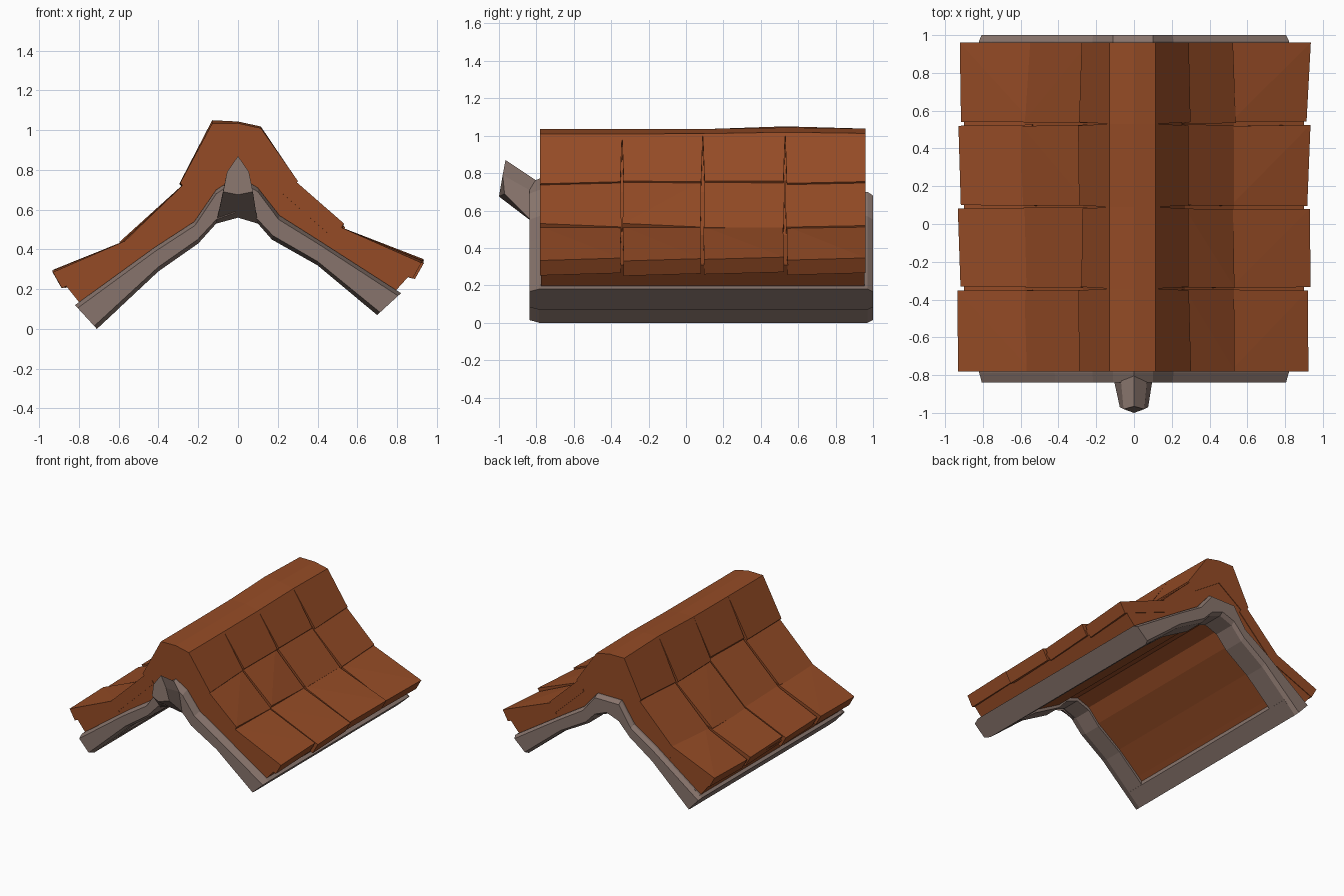
import bpy, bmesh, random
from mathutils import Vector

if "Cube" in bpy.data.objects:
    bpy.data.objects.remove(bpy.data.objects["Cube"])

random.seed(4)


def material(name, rgb):
    m = bpy.data.materials.new(name)
    m.diffuse_color = (*rgb, 1)
    m.use_nodes = True
    m.node_tree.nodes["Principled BSDF"].inputs["Base Color"].default_value = m.diffuse_color
    return m


CLAY = material("terracotta", (0.30, 0.071, 0.019))
WOOD = material("grey wood", (0.245, 0.175, 0.15))


def finish(name, bm, mat):
    bmesh.ops.recalc_face_normals(bm, faces=bm.faces)
    me = bpy.data.meshes.new(name)
    bm.to_mesh(me)
    bm.free()
    me.materials.append(mat)
    ob = bpy.data.objects.new(name, me)
    bpy.context.collection.objects.link(ob)
    return ob


def loft(bm, rings, strip=False):
    """Join rings of points; strip=True caps an upper/lower arch with quads."""
    vs = [[bm.verts.new(p) for p in r] for r in rings]
    n = len(vs[0])
    for a, b in zip(vs, vs[1:]):
        for i in range(n):
            j = (i + 1) % n
            bm.faces.new((a[i], a[j], b[j], b[i]))
    for cap in (vs[0], vs[-1]):
        if strip:
            for i in range(n // 2 - 1):
                bm.faces.new((cap[i], cap[i + 1], cap[n - 2 - i], cap[n - 1 - i]))
        else:
            bm.faces.new(cap)


# Gable cross-sections, left to right
UPPER = [(-.82, .12), (-.42, .41), (-.22, .54), (-.11, .70), (0, .77),
         (.10, .71), (.21, .57), (.40, .45), (.82, .18)]
LOWER = [(-.71, 0), (-.40, .29), (-.20, .43), (-.11, .53), (0, .57),
         (.10, .53), (.17, .45), (.40, .32), (.70, .07)]


def arch(y, inset=0.0, peak=.77):
    up = [Vector((x, y, min(z, peak))) for x, z in UPPER]
    lo = [Vector((x, y, z)) for x, z in LOWER]
    a = [u + (l - u).normalized() * inset for u, l in zip(up, lo)]
    b = [l + (u - l).normalized() * inset for u, l in zip(up, lo)]
    return a + b[::-1]


# Gable frames at both ends, with chamfered outer rims
bm = bmesh.new()
loft(bm, [arch(-.838, .02), arch(-.785), arch(-.64)], True)
finish("front_gable_frame", bm, WOOD)
bm = bmesh.new()
loft(bm, [arch(.80, 0, .70), arch(.97, 0, .70), arch(1.0, .02, .70)], True)
finish("back_gable_frame", bm, WOOD)

# Eave beams along the sides
for name, prof in (
        ("left_eave_beam", [(-.82, .12), (-.71, 0), (-.61, .093), (-.61, .24), (-.76, .165)]),
        ("right_eave_beam", [(.82, .18), (.70, .07), (.60, .153), (.60, .30), (.78, .205)])):
    bm = bmesh.new()
    loft(bm, [[(x, y, z) for x, z in prof] for y in (-.785, .97)])
    finish(name, bm, WOOD)

# Ridge beam end jutting up at the front
bm = bmesh.new()
base = [(0, -.80, .76), (.07, -.82, .70), (.10, -.81, .53), (0, -.80, .56),
        (-.11, -.81, .53), (-.07, -.82, .70)]
tip = [(0, -.965, .87), (.055, -.98, .79), (.075, -.97, .69), (0, -1.0, .675),
       (-.075, -.97, .69), (-.055, -.98, .79)]
loft(bm, [base, tip])
finish("ridge_beam_end", bm, WOOD)

# Solid roof body under the tiles
core_up = [(-.80, .135), (-.90, .26), (-.58, .40), (-.27, .69), (-.14, .99), (0, 1.0),
           (.10, .98), (.27, .70), (.53, .47), (.90, .31), (.80, .20)]
core_lo = [(-.69, .045), (-.58, .15), (-.40, .31), (-.20, .455), (-.11, .555), (0, .595),
           (.10, .555), (.17, .475), (.40, .345), (.58, .195), (.68, .11)]
bm = bmesh.new()
loft(bm, [[(x, y, z) for x, z in core_up + core_lo[::-1]] for y in (-.775, .955)], True)
finish("roof_body", bm, CLAY)

# Loose tiles: (inner upper edge, outer lower edge) for each row
SEAMS = [-.78, -.342, .09, .53, .96]
ROWS = {"left_lower_tile": ((-.54, .455), (-.925, .295)),
        "left_middle_tile": ((-.24, .76), (-.585, .435)),
        "right_lower_tile": ((.51, .515), (.925, .34)),
        "right_middle_tile": ((.27, .76), (.535, .52))}


def jit(a):
    return random.uniform(-a, a)


for name, (inner, outer) in ROWS.items():
    side = 1 if outer[0] > 0 else -1
    for c in range(4):
        bm = bmesh.new()
        for k, y in ((0, SEAMS[c]), (1, SEAMS[c + 1])):
            end = (c, k) in ((0, 0), (3, 1))
            gap = 0 if end else (.007 if k == 0 else -.007)
            for x, z in (inner, outer):
                yy = y + gap + (0 if end else jit(.005))
                edge = (x, z) == outer
                px = x + (jit(.012) if edge else 0)
                pz = z + (jit(.012) if edge else 0)
                bm.verts.new((px, yy, pz))
                bm.verts.new((px - side * .045, yy, pz - .08))
        bmesh.ops.convex_hull(bm, input=bm.verts)
        bmesh.ops.dissolve_limit(bm, angle_limit=.02, verts=bm.verts, edges=bm.edges)
        finish(f"{name}_{c + 1}", bm, CLAY)

# Ridge cap in four lengths: shared crest, skirts splitting apart lower down
CREST = [0, 0, .002, .017, .005]
for c in range(4):
    rings = []
    for k in (0, 1):
        y, dz = SEAMS[c + k], CREST[c + k]
        end = (c, k) in ((0, 0), (3, 1))
        g = 0 if end else (.009 if k == 0 else -.009)
        jl, jr = jit(.012), jit(.012)
        rings.append([(-.285 + jl, y + g, .74 + jl), (-.13, y, 1.033 + dz), (0, y, 1.035 + dz / 2),
                      (.115, y, 1.01 + dz / 2), (.29 + jr, y + g, .755 - jr),
                      (.24, y + g, .69), (0, y, .85), (-.24, y + g, .68)])
    bm = bmesh.new()
    loft(bm, rings)
    finish(f"ridge_cap_{c + 1}", bm, CLAY)
